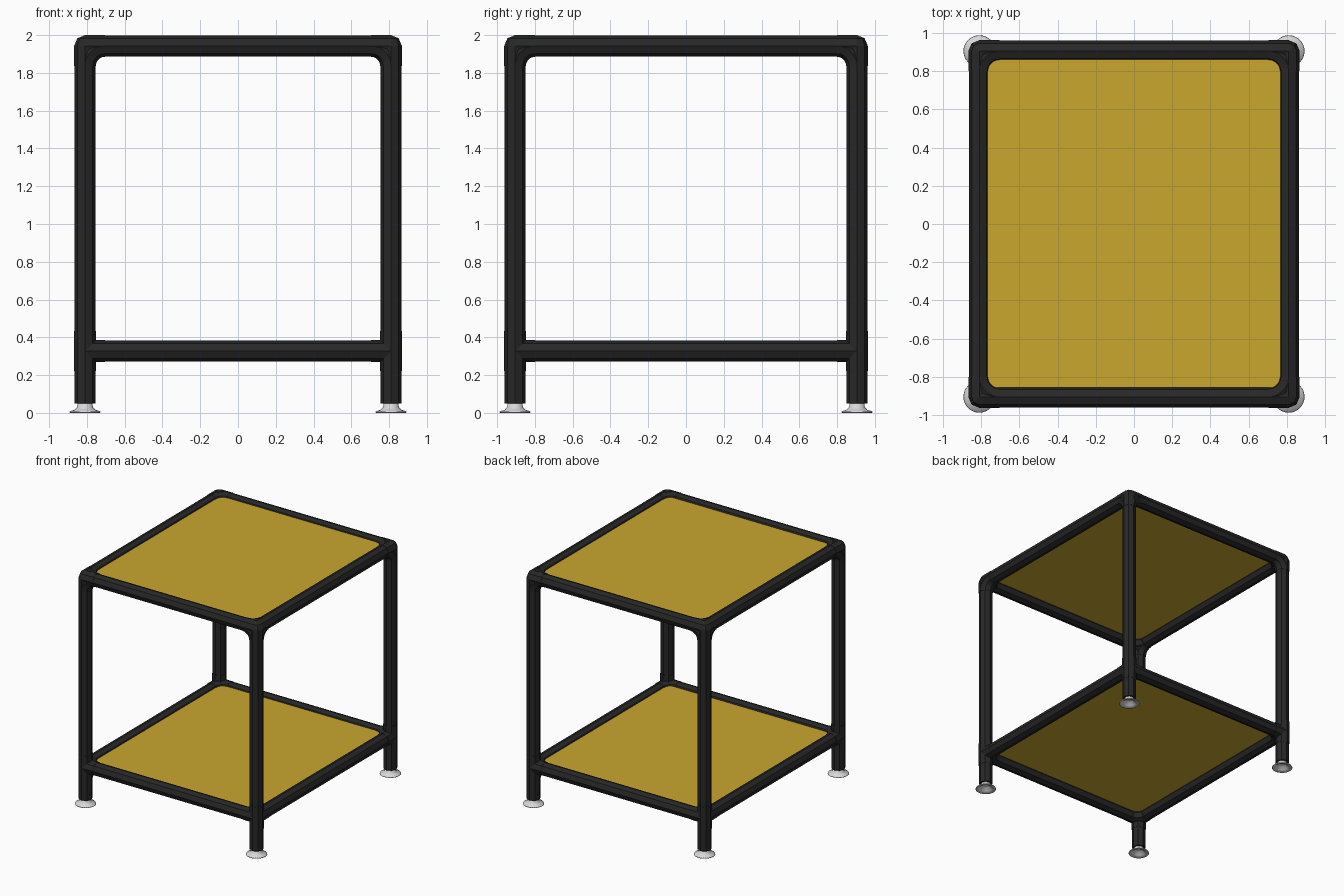
import bpy
import bmesh
from math import sin, cos, pi
from mathutils import Vector

cube = bpy.data.objects.get("Cube")
if cube:
    bpy.data.objects.remove(cube, do_unlink=True)

LEG_X, LEG_Y = 0.81, 0.905
TOP_Z, LOW_Z = 1.9425, 0.3275
TUBE_R, JOINT_R = 0.055, 0.0575
ARM = 0.105          # reach of a joint from its centre
SIDES = 8
X, Y, Z = Vector((1, 0, 0)), Vector((0, 1, 0)), Vector((0, 0, 1))


def material(name, colour, roughness):
    mat = bpy.data.materials.new(name)
    mat.use_nodes = True
    mat.diffuse_color = (*colour, 1)
    bsdf = mat.node_tree.nodes["Principled BSDF"]
    bsdf.inputs["Base Color"].default_value = (*colour, 1)
    bsdf.inputs["Roughness"].default_value = roughness
    return mat


BLACK = material("black_tube", (0.02, 0.02, 0.02), 0.6)
YELLOW = material("yellow_panel", (0.59, 0.39, 0.028), 0.6)
GREY = material("light_grey_foot", (0.68, 0.68, 0.68), 0.5)


def finish(name, bm, mat, smooth=False):
    bmesh.ops.recalc_face_normals(bm, faces=bm.faces)
    mesh = bpy.data.meshes.new(name)
    bm.to_mesh(mesh)
    bm.free()
    mesh.materials.append(mat)
    obj = bpy.data.objects.new(name, mesh)
    bpy.context.collection.objects.link(obj)
    if smooth:
        for poly in mesh.polygons:
            poly.use_smooth = True
    return obj


def sweep(bm, sections, radius):
    """Join eight-sided rings given as (centre, u, v) and cap both ends."""
    rings = []
    for centre, u, v in sections:
        angles = [2 * pi * k / SIDES for k in range(SIDES)]
        rings.append([bm.verts.new(centre + radius * (u * cos(a) + v * sin(a))) for a in angles])
    for low, high in zip(rings, rings[1:]):
        for k in range(SIDES):
            n = (k + 1) % SIDES
            bm.faces.new((low[k], low[n], high[n], high[k]))
    bm.faces.new(rings[0])
    bm.faces.new(rings[-1])


def straight(bm, start, end, radius):
    axis = (end - start).normalized()
    u = X if abs(axis.z) > 0.5 else Z
    v = axis.cross(u)
    sweep(bm, [(start, u, v), (end, u, v)], radius)


def elbow(bm, centre, a, b):
    """Quarter bend that fills the inside corner between two arms."""
    pivot, normal, sections = centre + ARM * (a + b), a.cross(b), []
    for k in range(6):
        t = k / 5 * pi / 2
        out = -(a * sin(t) + b * cos(t))
        sections.append((pivot + ARM * out, out, normal))
    sweep(bm, sections, JOINT_R)


def tube(name, start, end):
    bm = bmesh.new()
    straight(bm, start, end, TUBE_R)
    return finish(name, bm, BLACK)


def joint(name, centre, arms, bends):
    bm = bmesh.new()
    ball = bmesh.ops.create_uvsphere(bm, u_segments=SIDES, v_segments=4, radius=JOINT_R)
    bmesh.ops.translate(bm, verts=ball["verts"], vec=centre)
    for arm in arms:
        straight(bm, centre, centre + arm * ARM, JOINT_R)
    for a, b in bends:
        elbow(bm, centre, a, b)
    return finish(name, bm, BLACK)


def foot(name, x, y):
    # Flared levelling foot with a hollow underside
    profile = [(0.012, 0.036), (0.03, 0.034), (0.05, 0.012), (0.078, 0), (0.083, 0.003),
               (0.08, 0.009), (0.055, 0.016), (0.042, 0.03), (0.037, 0.06)]
    bm = bmesh.new()
    count, rings = 32, []
    for r, z in profile:
        rings.append([bm.verts.new((x + r * cos(2 * pi * k / count),
                                    y + r * sin(2 * pi * k / count), z)) for k in range(count)])
    for low, high in zip(rings, rings[1:]):
        for k in range(count):
            n = (k + 1) % count
            bm.faces.new((low[k], low[n], high[n], high[k]))
    bm.faces.new(rings[0])
    bm.faces.new(rings[-1])
    return finish(name, bm, GREY, smooth=True)


def panel(name, z):
    bm = bmesh.new()
    bmesh.ops.create_cube(bm, size=1)
    bmesh.ops.scale(bm, verts=bm.verts, vec=(1.56, 1.73, 0.02))
    bmesh.ops.translate(bm, verts=bm.verts, vec=(0, 0.01, z + 0.02))
    return finish(name, bm, YELLOW)


# Legs, feet and corner joints
for sy, depth in ((-1, "front"), (1, "back")):
    for sx, side in ((-1, "right"), (1, "left")):
        tag = f"{depth}_{side}"
        x, y = sx * LEG_X, sy * LEG_Y
        inx, iny = -sx * X, -sy * Y
        tube(f"{tag}_leg", Vector((x, y, 0.05)), Vector((x, y, TOP_Z - ARM / 2)))
        foot(f"{tag}_foot", x, y)
        joint(f"{tag}_top_joint", Vector((x, y, TOP_Z)), (inx, iny, -Z),
              ((inx, iny), (inx, -Z), (iny, -Z)))
        joint(f"{tag}_shelf_joint", Vector((x, y, LOW_Z)), (inx, iny, Z, -Z), ((inx, iny),))

# Horizontal rails and panels for both levels
for level, z in (("top", TOP_Z), ("shelf", LOW_Z)):
    rx, ry = LEG_X - ARM / 2, LEG_Y - ARM / 2
    for s, depth in ((-1, "front"), (1, "back")):
        tube(f"{level}_{depth}_rail", Vector((-rx, s * LEG_Y, z)), Vector((rx, s * LEG_Y, z)))
    for s, side in ((-1, "right"), (1, "left")):
        tube(f"{level}_{side}_rail", Vector((s * LEG_X, -ry, z)), Vector((s * LEG_X, ry, z)))
    panel(f"{level}_panel", z)
